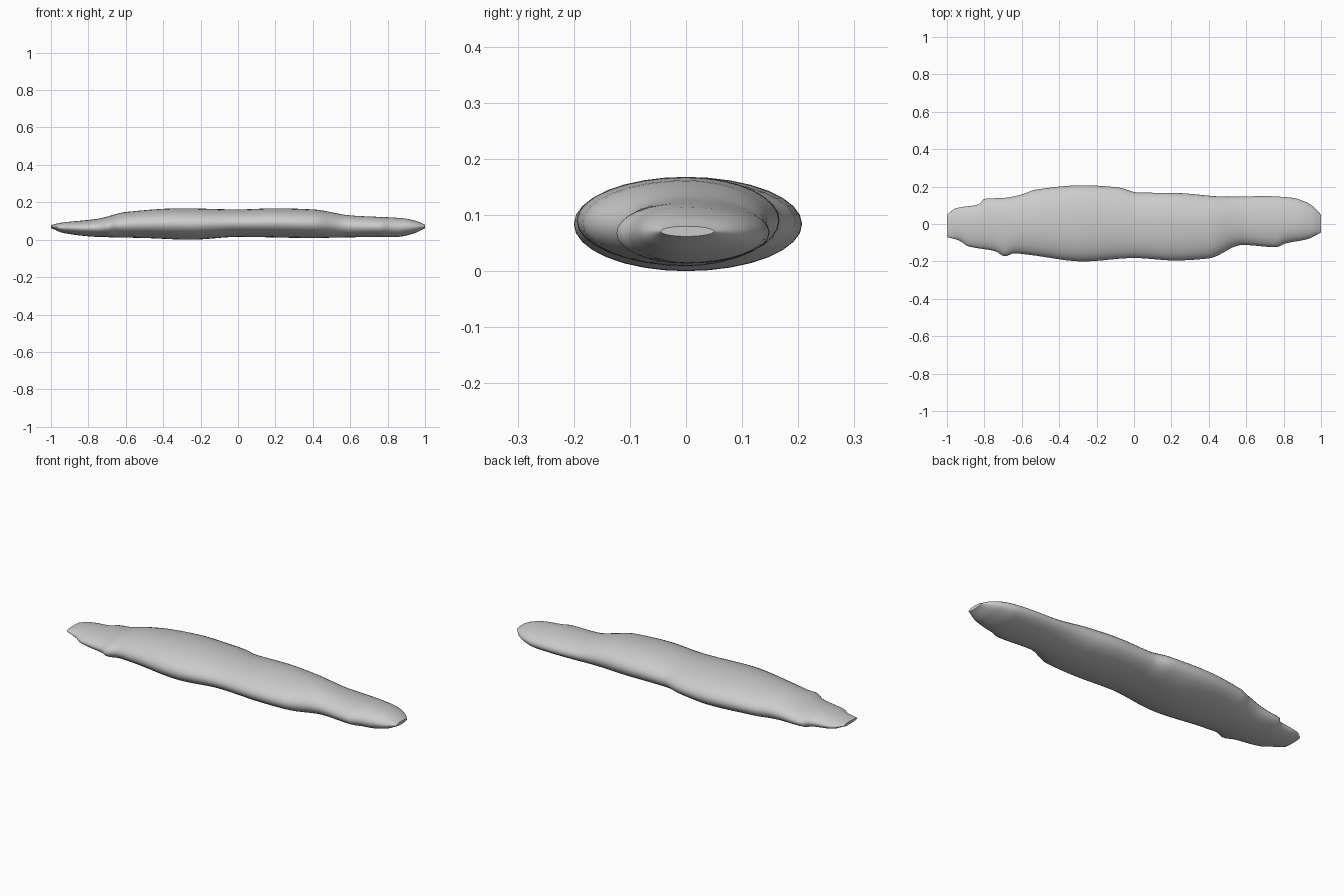
import bpy, math

if "Cube" in bpy.data.objects:
    bpy.data.objects.remove(bpy.data.objects["Cube"])

# Outline profiles along x: (x, offset)
BACK = [(-1, .05), (-.95, .085), (-.83, .105), (-.8, .135), (-.69, .14), (-.6, .158), (-.53, .183),
        (-.27, .207), (-.08, .195), (.02, .168), (.22, .166), (.5, .146), (.7, .149),
        (.84, .141), (.92, .117), (.96, .092), (1, .05)]
FRONT = [(-1, -.07), (-.93, -.09), (-.89, -.118), (-.74, -.146), (-.69, -.173), (-.64, -.157),
         (-.56, -.165), (-.27, -.2), (0, -.182), (.22, -.195), (.4, -.184), (.58, -.112),
         (.76, -.124), (.81, -.104), (.93, -.08), (1, -.045)]
TOP = [(-1, .078), (-.95, .09), (-.75, .112), (-.6, .148), (-.3, .168), (0, .162),
       (.2, .168), (.4, .162), (.6, .13), (.88, .115), (.96, .098), (1, .08)]
BOTTOM = [(-1, .062), (-.93, .035), (-.75, .015), (-.5, .009), (-.25, 0), (0, .015),
          (.4, .009), (.6, .013), (.84, .014), (.94, .033), (1, .062)]


def sample(prof, x):
    """Smooth monotone interpolation of a profile."""
    n = len(prof)
    d = [(prof[i + 1][1] - prof[i][1]) / (prof[i + 1][0] - prof[i][0]) for i in range(n - 1)]

    def slope(i):
        if i in (0, n - 1):
            return d[min(i, n - 2)]
        a, b = d[i - 1], d[i]
        return 2 * a * b / (a + b) if a * b > 0 else 0

    i = 0
    while i < n - 2 and x > prof[i + 1][0]:
        i += 1
    h = prof[i + 1][0] - prof[i][0]
    t = (x - prof[i][0]) / h
    return ((2*t**3 - 3*t*t + 1) * prof[i][1] + (t**3 - 2*t*t + t) * h * slope(i)
            + (3*t*t - 2*t**3) * prof[i + 1][1] + (t**3 - t*t) * h * slope(i + 1))


# Oval rings lofted from end to end
SIDES, RINGS = 32, 120
verts, faces = [], []
for r in range(RINGS + 1):
    x = -math.cos(math.pi * r / RINGS) * .4 + (2 * r / RINGS - 1) * .6
    y0, y1 = sample(FRONT, x), sample(BACK, x)
    z0, z1 = sample(BOTTOM, x), sample(TOP, x)
    zc = (z0 + z1) / 2
    for s in range(SIDES):
        a = 2 * math.pi * s / SIDES
        c = math.cos(a)
        verts.append((x, c * (y1 if c > 0 else -y0), zc + math.sin(a) * (z1 - z0) / 2))
for r in range(RINGS):
    for s in range(SIDES):
        a, b = r * SIDES + s, r * SIDES + (s + 1) % SIDES
        faces.append((a, b, b + SIDES, a + SIDES))
faces.append(tuple(reversed(range(SIDES))))
faces.append(tuple(RINGS * SIDES + s for s in range(SIDES)))

mesh = bpy.data.meshes.new("long_flat_body")
mesh.from_pydata(verts, [], faces)
body = bpy.data.objects.new("long_flat_body", mesh)
bpy.context.collection.objects.link(body)
bpy.context.view_layer.objects.active = body
body.select_set(True)
bpy.ops.object.shade_smooth_by_angle(angle=math.radians(40))
